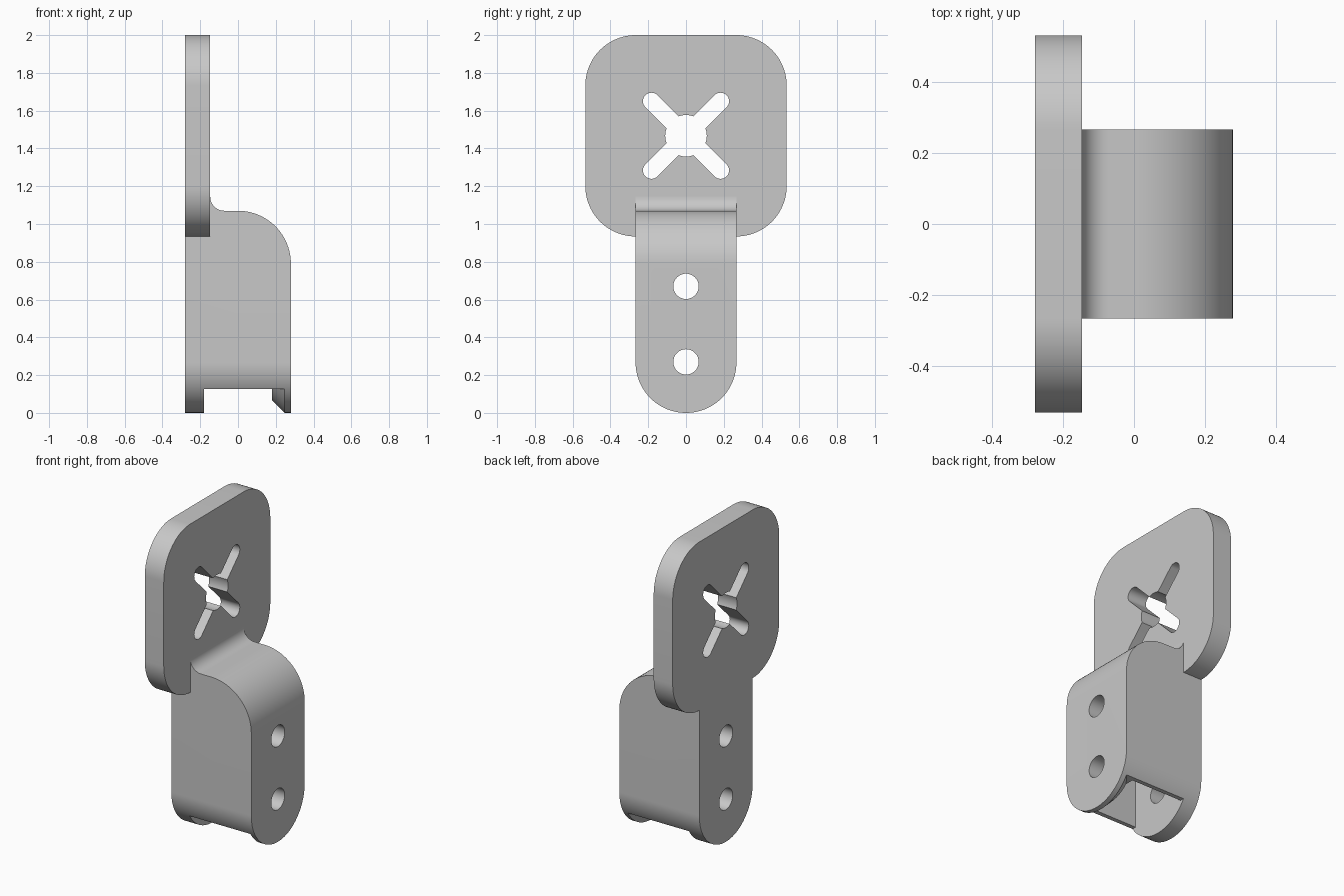
import bpy, bmesh
from math import sin, cos, pi, radians
from mathutils import Matrix, Vector

if "Cube" in bpy.data.objects:
    bpy.data.objects.remove(bpy.data.objects["Cube"], do_unlink=True)

# Main dimensions
W = 0.267            # half width of the clip body and its end radius
X = 0.28             # half depth
INNER = 0.18         # inner face of the two cheeks
PLATE_X = -0.147     # front of the upper plate
PLATE_Z = 1.467      # centre height of the upper plate
PLATE_H = 0.533      # half size of the upper plate
SLOT_Z = 0.127       # lower edge of the side walls

grey = bpy.data.materials.new("light grey")
grey.use_nodes = True
grey.diffuse_color = (0.58, 0.58, 0.58, 1)
grey.node_tree.nodes["Principled BSDF"].inputs["Base Color"].default_value = (0.58, 0.58, 0.58, 1)


def arc(cx, cz, r, start, end, n=24):
    angles = [radians(start + (end - start) * i / n) for i in range(n + 1)]
    return [(cx + r * cos(a), cz + r * sin(a)) for a in angles]


def finish(name, bm):
    bmesh.ops.recalc_face_normals(bm, faces=bm.faces)
    mesh = bpy.data.meshes.new(name)
    bm.to_mesh(mesh)
    bm.free()
    mesh.materials.append(grey)
    obj = bpy.data.objects.new(name, mesh)
    bpy.context.collection.objects.link(obj)
    return obj


def prism(name, points, axis, lo, hi):
    """Extrude a side profile along x (points are y, z) or y (points are x, z)."""
    bm = bmesh.new()
    place = (lambda a, b: (lo, a, b)) if axis == "x" else (lambda a, b: (a, lo, b))
    face = bm.faces.new([bm.verts.new(place(a, b)) for a, b in points])
    step = Vector((hi - lo, 0, 0)) if axis == "x" else Vector((0, hi - lo, 0))
    new = bmesh.ops.extrude_face_region(bm, geom=[face])["geom"]
    bmesh.ops.translate(bm, vec=step, verts=[v for v in new if isinstance(v, bmesh.types.BMVert)])
    return finish(name, bm)


def box(name, x0, x1, half_y, z0, z1):
    return prism(name, [(x0, z0), (x1, z0), (x1, z1), (x0, z1)], "y", -half_y, half_y)


def cone(name, x0, x1, z, r0, r1):
    bm = bmesh.new()
    turn = Matrix.Translation(((x0 + x1) / 2, 0, z)) @ Matrix.Rotation(pi / 2, 4, "Y")
    bmesh.ops.create_cone(bm, cap_ends=True, segments=64, radius1=r0, radius2=r1,
                          depth=x1 - x0, matrix=turn)
    return finish(name, bm)


def combine(target, cutter, operation="DIFFERENCE"):
    mod = target.modifiers.new("cut", "BOOLEAN")
    mod.operation, mod.solver, mod.object = operation, "EXACT", cutter
    bpy.context.view_layer.objects.active = target
    bpy.ops.object.modifier_apply(modifier=mod.name)
    bpy.data.objects.remove(cutter, do_unlink=True)


# Clip body: side profile with a rounded shoulder and a fillet under the plate
plate_bottom = PLATE_Z - PLATE_H
side = [(-X, -0.1), (X, -0.1)]
side += arc(0, 0.79, X, 0, 90)
side += arc(PLATE_X + 0.075, 1.145, 0.075, 270, 180, 12)
side += [(-0.2, 1.145), (-0.2, plate_bottom), (-X, plate_bottom)]
body = prism("clip_body", side, "y", -0.4, 0.4)

# Rounded lower end
outline = arc(0, W, W, 180, 360, 64) + [(W, 1.3), (-W, 1.3)]
combine(body, prism("outline", outline, "x", -0.5, 0.5), "INTERSECT")

# Hollow inside and open bottom slot, leaving a chamfer on the front cheek
combine(body, box("cavity", -INNER, INNER, 0.2, -0.1, 0.87))
slot = box("slot", -INNER, 0.25, 0.4, -0.1, SLOT_Z)
combine(slot, cone("chamfer", INNER, 0.28, W, 0.2, 0.3))
combine(body, slot)

# Screw holes through both cheeks
for z in (0.27, 0.67):
    combine(body, cone("hole", -0.5, 0.5, z, 0.067, 0.067))

# Upper plate with large rounded corners
corner = PLATE_H - W
square = []
for i, (sy, sz) in enumerate([(1, 1), (-1, 1), (-1, -1), (1, -1)]):
    square += arc(sy * corner, PLATE_Z + sz * corner, W, 90 * i, 90 * i + 90)
plate = prism("upper_plate", square, "x", -X, PLATE_X)

# Cross-shaped opening: round centre and two diagonal slots
combine(plate, cone("centre_hole", -0.5, 0.1, PLATE_Z, 0.11, 0.11))
reach, r = 0.183, 0.045
for s in (1, -1):
    turn = 45 * s
    slot_shape = (arc(reach, PLATE_Z + s * reach, r, turn - 90, turn + 90, 16)
                  + arc(-reach, PLATE_Z - s * reach, r, turn + 90, turn + 270, 16))
    combine(plate, prism("diagonal_slot", slot_shape, "x", -0.5, 0.1))

# Smooth curved walls, crisp edges
for obj in (body, plate):
    bpy.ops.object.select_all(action="DESELECT")
    obj.select_set(True)
    bpy.context.view_layer.objects.active = obj
    bpy.ops.object.shade_smooth_by_angle(angle=radians(30))
